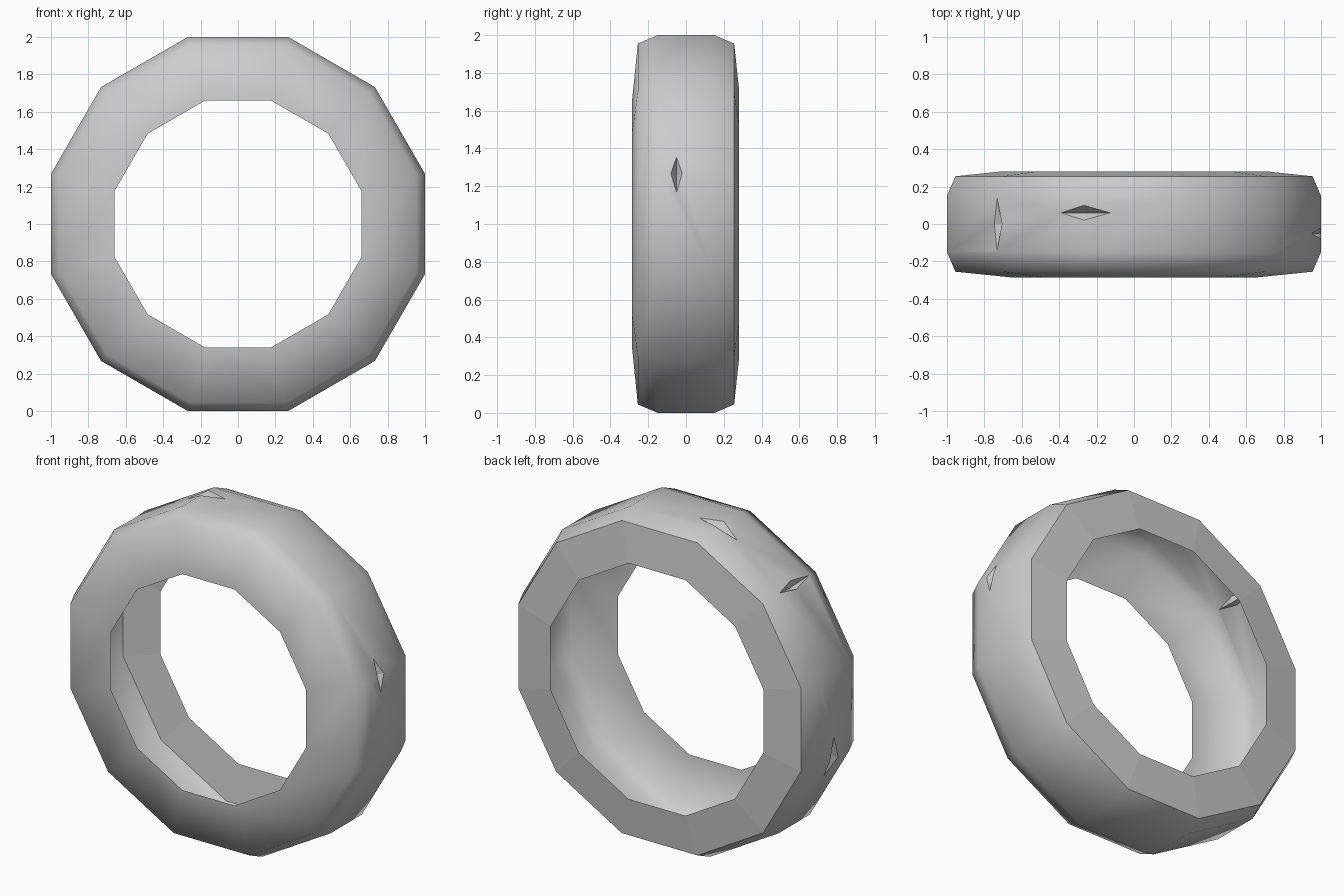
import bpy, bmesh, math
from mathutils import Vector

if "Cube" in bpy.data.objects:
    bpy.data.objects.remove(bpy.data.objects["Cube"])

N = 12
STEP = 2 * math.pi / N


def point(r, y, k):
    # r is the flat-to-centre distance; corners sit at 15 degrees + k * 30
    a = STEP * (k + 0.5)
    R = r / math.cos(STEP / 2)
    return Vector((R * math.cos(a), y, 1 + R * math.sin(a)))


def make_object(name, bm, smooth):
    for f in bm.faces:
        f.smooth = smooth
    me = bpy.data.meshes.new(name)
    bm.to_mesh(me)
    bm.free()
    ob = bpy.data.objects.new(name, me)
    bpy.context.collection.objects.link(ob)
    return ob


def ring(bm, r, y):
    return [bm.verts.new(point(r, y, k)) for k in range(N)]


def bridge(bm, a, b):
    for k in range(N):
        j = (k + 1) % N
        bm.faces.new((a[k], a[j], b[j], b[k]))


# tyre body: open hollow shell with front wall, shoulders and tread
bm = bmesh.new()
front_lip = ring(bm, 0.66, -0.285)
front_shoulder = ring(bm, 0.955, -0.255)
tread_front = ring(bm, 1.0, -0.15)
tread_back = ring(bm, 1.0, 0.15)
back_shoulder = ring(bm, 0.955, 0.255)
bridge(bm, front_lip, front_shoulder)
bridge(bm, front_shoulder, tread_front)
bridge(bm, tread_back, back_shoulder)

# gashes on tread creases: corner index -> (centre y, half height, half length)
gashes = {0: (-0.05, 0.03, 0.1), 3: (0.06, 0.04, 0.14),
          4: (0.0, 0.14, 0.03), 6: (0.0, 0.04, 0.14)}
notch = {}
for k, (y, h, w) in gashes.items():
    c = point(1, y, k)
    to_prev = (point(1, y, k - 1) - c).normalized() * w
    to_next = (point(1, y, k + 1) - c).normalized() * w
    low, high, prev, nxt, pit = [bm.verts.new(p) for p in (
        point(1, y - h, k), point(1, y + h, k), c + to_prev, c + to_next,
        point(0.95, y, k))]
    notch[k] = (low, prev, nxt, high)
    for tri in ((low, prev, pit), (prev, high, pit),
                (high, nxt, pit), (nxt, low, pit)):
        f = bm.faces.new(tri)
        for e in f.edges:
            e.smooth = False

# tread panels, walking round any gash on either crease
for k in range(N):
    j = (k + 1) % N
    loop = [tread_front[k], tread_front[j]]
    if j in notch:
        low, prev, nxt, high = notch[j]
        loop += [low, prev, high]
    loop += [tread_back[j], tread_back[k]]
    if k in notch:
        low, prev, nxt, high = notch[k]
        loop += [high, nxt, low]
    bm.faces.new(loop)
bmesh.ops.recalc_face_normals(bm, faces=bm.faces)
body = make_object("tyre_body", bm, True)

# back side wall: hard-edged with a wider opening
bm = bmesh.new()
bridge(bm, ring(bm, 0.955, 0.255), ring(bm, 0.72, 0.28))
make_object("tyre_back_wall", bm, False)
